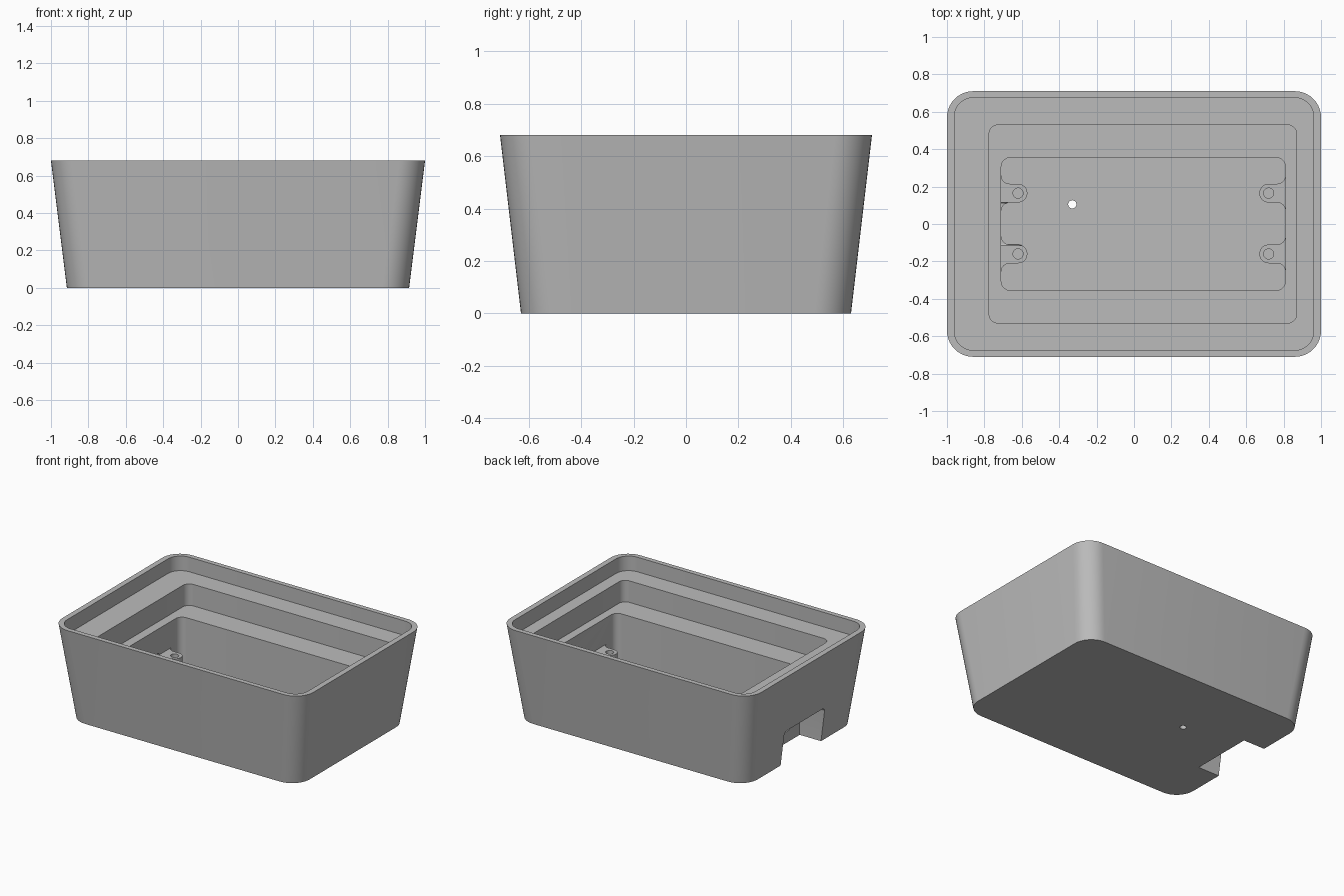
import bpy, bmesh, math
from math import pi, cos, sin

cube = bpy.data.objects.get("Cube")
if cube:
    bpy.data.objects.remove(cube, do_unlink=True)

grey = bpy.data.materials.new("plain_grey")
grey.use_nodes = True
GREY = (0.5, 0.5, 0.5, 1)
grey.diffuse_color = GREY
grey.node_tree.nodes["Principled BSDF"].inputs["Base Color"].default_value = GREY


def arc(cx, cy, r, a0, a1, n=10):
    """Points of an arc, angles in degrees."""
    return [(cx + r * cos(math.radians(a0 + (a1 - a0) * i / n)),
             cy + r * sin(math.radians(a0 + (a1 - a0) * i / n))) for i in range(n + 1)]


def rounded_rect(x0, x1, y0, y1, r):
    return (arc(x1 - r, y1 - r, r, 0, 90) + arc(x0 + r, y1 - r, r, 90, 180)
            + arc(x0 + r, y0 + r, r, 180, 270) + arc(x1 - r, y0 + r, r, 270, 360))


def loft(name, rings):
    """Closed solid through rings of equal point count."""
    bm = bmesh.new()
    loops = [[bm.verts.new(p) for p in ring] for ring in rings]
    n = len(loops[0])
    for a, b in zip(loops, loops[1:]):
        for i in range(n):
            j = (i + 1) % n
            bm.faces.new((a[i], a[j], b[j], b[i]))
    bm.faces.new(loops[0][::-1])
    bm.faces.new(loops[-1])
    bmesh.ops.recalc_face_normals(bm, faces=bm.faces)
    mesh = bpy.data.meshes.new(name)
    bm.to_mesh(mesh)
    bm.free()
    mesh.materials.append(grey)
    ob = bpy.data.objects.new(name, mesh)
    bpy.context.collection.objects.link(ob)
    return ob


def prism(name, outline, z0, z1):
    return loft(name, [[(x, y, z) for x, y in outline] for z in (z0, z1)])


def combine(target, tool, operation):
    """Apply a boolean and remove the tool."""
    tool.hide_render = True
    mod = target.modifiers.new("cut", 'BOOLEAN')
    mod.operation, mod.solver, mod.object = operation, 'EXACT', tool
    bpy.context.view_layer.objects.active = target
    bpy.ops.object.modifier_apply(modifier=mod.name)
    bpy.data.objects.remove(tool, do_unlink=True)


# Tapered tub with two stepped ledges inside
FLOOR, LEDGE_LOW, LEDGE_HIGH, RIM = 0.06, 0.42, 0.575, 0.68
outer_foot = rounded_rect(-0.915, 0.915, -0.63, 0.63, 0.14)
outer_rim = rounded_rect(-1, 1, -0.71, 0.71, 0.14)
lip = rounded_rect(-0.96, 0.96, -0.675, 0.675, 0.1)
step = rounded_rect(-0.775, 0.87, -0.53, 0.53, 0.05)
well = rounded_rect(-0.71, 0.81, -0.355, 0.355, 0.05)
levels = [(outer_foot, 0), (outer_rim, RIM), (lip, RIM), (lip, LEDGE_HIGH),
          (step, LEDGE_HIGH), (step, LEDGE_LOW), (well, LEDGE_LOW), (well, FLOOR)]
tub = loft("open_case", [[(x, y, z) for x, y in ring] for ring, z in levels])

# Screw posts joined to the end walls with flared roots
R, FLARE, POST_TOP = 0.05, 0.045, 0.23
posts = [(wall, side, cy) for wall, side in ((-0.71, 1), (0.81, -1)) for cy in (-0.16, 0.165)]
for wall, side, cy in posts:
    reach = 0.09
    shape = ([(-0.02, -R - FLARE)] + arc(FLARE, -R - FLARE, FLARE, 180, 90, 6)
             + arc(reach, 0, R, -90, 90, 14)
             + arc(FLARE, R + FLARE, FLARE, 270, 180, 6) + [(-0.02, R + FLARE)])
    outline = [(wall + side * x, cy + y) for x, y in shape]
    combine(tub, prism("post", outline, FLOOR - 0.02, POST_TOP), 'UNION')
for wall, side, cy in posts:
    hole = arc(wall + side * 0.09, cy, 0.027, 0, 345, 23)
    combine(tub, prism("screw_hole", hole, FLOOR + 0.03, POST_TOP + 0.1), 'DIFFERENCE')

# Cable notch in the right end, with rounded upper corners
arch = rounded_rect(-0.23, 0.23, -0.2, 0.25, 0.03)
combine(tub, loft("notch", [[(x, y, z) for y, z in arch] for x in (-1.2, -0.745)]), 'DIFFERENCE')

# Port opening from the notch into the well
port = rounded_rect(-0.115, 0.115, FLOOR + 0.02, 0.245, 0.01)
combine(tub, loft("port", [[(x, y, z) for y, z in port] for x in (-0.8, -0.59)]), 'DIFFERENCE')

# Small round hole through the floor
combine(tub, prism("drain", arc(-0.33, 0.105, 0.022, 0, 345, 23), -0.1, 0.2), 'DIFFERENCE')

bpy.ops.object.select_all(action='DESELECT')
tub.select_set(True)
bpy.context.view_layer.objects.active = tub
bpy.ops.object.shade_smooth_by_angle(angle=math.radians(30))
